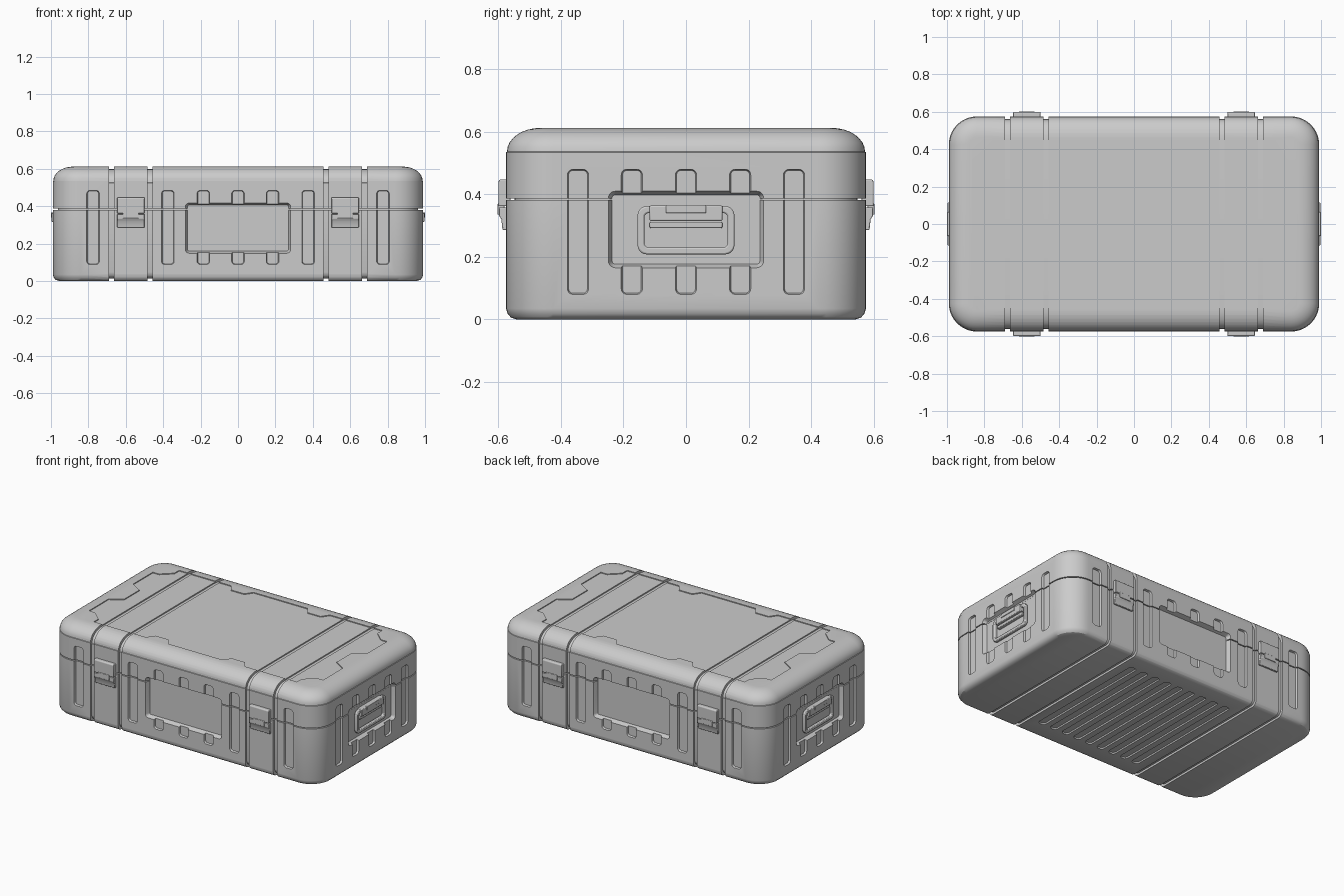
import bpy, bmesh
from math import sin, cos, pi, radians

if "Cube" in bpy.data.objects:
    bpy.data.objects.remove(bpy.data.objects["Cube"])

HX, HY, H = 0.99, 0.575, 0.612
STRAPS = [s * (0.573 + o) for s in (-1, 1) for o in (-0.103, 0.103)]


def add_loft(bm, rings, closed=False):
    """Skin rings of equal length; cap the ends unless closed."""
    vs = [[bm.verts.new(p) for p in r] for r in rings]
    n = len(vs[0])
    for a, b in zip(vs, vs[1:] + (vs[:1] if closed else [])):
        for i in range(n):
            j = (i + 1) % n
            bm.faces.new((a[i], a[j], b[j], b[i]))
    if not closed:
        bm.faces.new(vs[0][::-1])
        bm.faces.new(vs[-1])


def make(name, bm, bevel=0.0):
    bmesh.ops.recalc_face_normals(bm, faces=bm.faces[:])
    me = bpy.data.meshes.new(name)
    bm.to_mesh(me)
    bm.free()
    ob = bpy.data.objects.new(name, me)
    bpy.context.collection.objects.link(ob)
    if bevel:
        m = ob.modifiers.new("bevel", 'BEVEL')
        m.width, m.segments, m.limit_method = bevel, 2, 'ANGLE'
    return ob


def smooth(ob, angle=30):
    bpy.ops.object.select_all(action='DESELECT')
    ob.select_set(True)
    bpy.context.view_layer.objects.active = ob
    bpy.ops.object.shade_smooth_by_angle(angle=radians(angle))


def rrect(u, v, hu, hv, r, n=5):
    pts = []
    for k, (su, sv) in enumerate(((1, 1), (-1, 1), (-1, -1), (1, -1))):
        for i in range(n + 1):
            a = (k + i / n) * pi / 2
            pts.append((u + su * (hu - r) + r * cos(a), v + sv * (hv - r) + r * sin(a)))
    return pts


def place(face, s, pts, d):
    """Map 2D points to a side (y), end (x) or level (z) plane at distance d."""
    if face == 'y':
        return [(u, s * d, v) for u, v in pts]
    if face == 'x':
        return [(s * d, u, v) for u, v in pts]
    return [(u, v, s * d) for u, v in pts]


def pocket(bm, face, s, box, surf, depth, r, taper):
    """Cutter with sloped walls; box = u0, u1, v0, v1."""
    u0, u1, v0, v1 = box
    u, v, hu, hv = (u0 + u1) / 2, (v0 + v1) / 2, (u1 - u0) / 2, (v1 - v0) / 2
    big = rrect(u, v, hu, hv, r)
    small = rrect(u, v, hu - taper, hv - taper, max(r - taper, 0.004))
    add_loft(bm, [place(face, s, big, surf + 0.05), place(face, s, big, surf + 0.0005),
                  place(face, s, small, surf - depth)])


# Shell profile as (inset, height): base, parting seam, rounded shoulder
base = [(0.035, 0), (0.016, 0.006), (0.005, 0.018), (0, 0.035)]
seam = [(0, 0.381), (0.027, 0.381), (0.027, 0.387), (0, 0.387)]
shoulder = [(0, 0.534), (0.003, 0.536)] + [
    (0.003 + 0.107 * (1 - cos(a)), 0.536 + (H - 0.536) * sin(a))
    for a in [pi / 2 * i / 8 for i in range(1, 9)]]
bm = bmesh.new()
add_loft(bm, [[(x, y, z) for x, y in rrect(0, 0, HX - d, HY - d, 0.15 - d, 10)]
              for d, z in base + seam + shoulder])
shell = make("case_shell", bm)

cutters = []

# Strap grooves running all around the case
bm = bmesh.new()
half = [(HY - d - 0.014, 0.306 + (z - 0.306) * 0.955) for d, z in base + shoulder]
loop = half + [(-y, z) for y, z in reversed(half)]
outer = [(y * 1.2, 0.306 + (z - 0.306) * 1.3) for y, z in loop]
for x in STRAPS:
    add_loft(bm, [place('x', 1, p, d) for p, d in
                  ((loop, x - 0.013), (outer, x - 0.013), (outer, x + 0.013), (loop, x + 0.013))], True)
cutters.append(make("groove_cutter", bm))

# Vertical slots on the sides and ends
bm = bmesh.new()
for s in (-1, 1):
    for x in (-0.775, -0.375, -0.185, 0, 0.185, 0.375, 0.775):
        pocket(bm, 'y', s, (x - 0.034, x + 0.034, 0.088, 0.485), HY, 0.013, 0.018, 0.004)
    for y in (-0.345, -0.173, 0, 0.173, 0.345):
        pocket(bm, 'x', s, (y - 0.034, y + 0.034, 0.08, 0.48), HX, 0.013, 0.018, 0.004)
cutters.append(make("slot_cutter", bm))

# Large recessed panels on the sides and ends
bm = bmesh.new()
for s in (-1, 1):
    pocket(bm, 'y', s, (-0.282, 0.282, 0.148, 0.418), HY, 0.03, 0.022, 0.012)
    pocket(bm, 'x', s, (-0.248, 0.248, 0.165, 0.41), HX, 0.026, 0.022, 0.012)
cutters.append(make("panel_cutter", bm))

# Notched shallow panel on the lid
quarter = [(0.785, 0.08), (0.865, 0.13), (0.865, 0.337), (0.82, 0.337), (0.75, 0.40), (0.75, 0.45),
           (0.365, 0.45), (0.33, 0.40), (0.235, 0.40), (0.20, 0.45)]
right = quarter + [(-x, y) for x, y in reversed(quarter)]
outline = right + [(x, -y) for x, y in reversed(right)]
bm = bmesh.new()
add_loft(bm, [place('z', 1, outline, z) for z in (H - 0.006, H + 0.05)])
cutters.append(make("lid_panel_cutter", bm))

# Long slots under the base
bm = bmesh.new()
for i in range(-4, 5):
    x = i * 0.092
    pocket(bm, 'z', -1, (x - 0.026, x + 0.026, -0.44, 0.44), 0, 0.008, 0.022, 0.004)
cutters.append(make("base_slot_cutter", bm))

bpy.context.view_layer.objects.active = shell
for c in cutters:
    c.hide_render = True
    m = shell.modifiers.new(c.name, 'BOOLEAN')
    m.operation, m.solver, m.object = 'DIFFERENCE', 'EXACT', c
    bpy.ops.object.modifier_apply(modifier=m.name)
    bpy.data.objects.remove(c)
smooth(shell)


def block(name, face, s, box, d0, d1, bevel=0.004):
    u0, u1, v0, v1 = box
    pts = [(u0, v0), (u1, v0), (u1, v1), (u0, v1)]
    bm = bmesh.new()
    add_loft(bm, [place(face, s, pts, d0), place(face, s, pts, d1)])
    ob = make(name, bm, bevel)
    smooth(ob)


# Latches: upper plate, tapered lever and hook
upper = [(0.56, 0.362), (0.599, 0.362), (0.599, 0.442), (0.595, 0.447), (0.56, 0.447)]
lever = [(0.56, 0.286), (0.586, 0.286), (0.59, 0.32), (0.598, 0.332), (0.598, 0.358), (0.56, 0.358)]
for s in (-1, 1):
    for cx in (-0.573, 0.573):
        for name, prof in (("latch_plate", upper), ("latch_lever", lever)):
            bm = bmesh.new()
            add_loft(bm, [[(cx + e, s * y, z) for y, z in prof] for e in (-0.073, 0.073)])
            smooth(make(name, bm, 0.003))
        block("latch_hook", 'y', s, (cx - 0.042, cx + 0.042, 0.335, 0.37), 0.58, 0.602, 0.002)

# End handles: bail ring, hinge mount and cap
for s in (-1, 1):
    big, small = rrect(0, 0.285, 0.155, 0.077, 0.03), rrect(0, 0.285, 0.133, 0.055, 0.014)
    bm = bmesh.new()
    add_loft(bm, [place('x', s, p, d) for p, d in
                  ((big, 0.967), (big, 0.989), (small, 0.989), (small, 0.967))], True)
    smooth(make("handle_ring", bm, 0.005))
    block("handle_mount", 'x', s, (-0.116, 0.116, 0.315, 0.364), 0.955, 0.996)
    block("handle_grip", 'x', s, (-0.116, 0.116, 0.292, 0.312), 0.955, 0.985)
    block("handle_cap", 'x', s, (-0.064, 0.064, 0.34, 0.366), 0.98, 1.0, 0.003)
